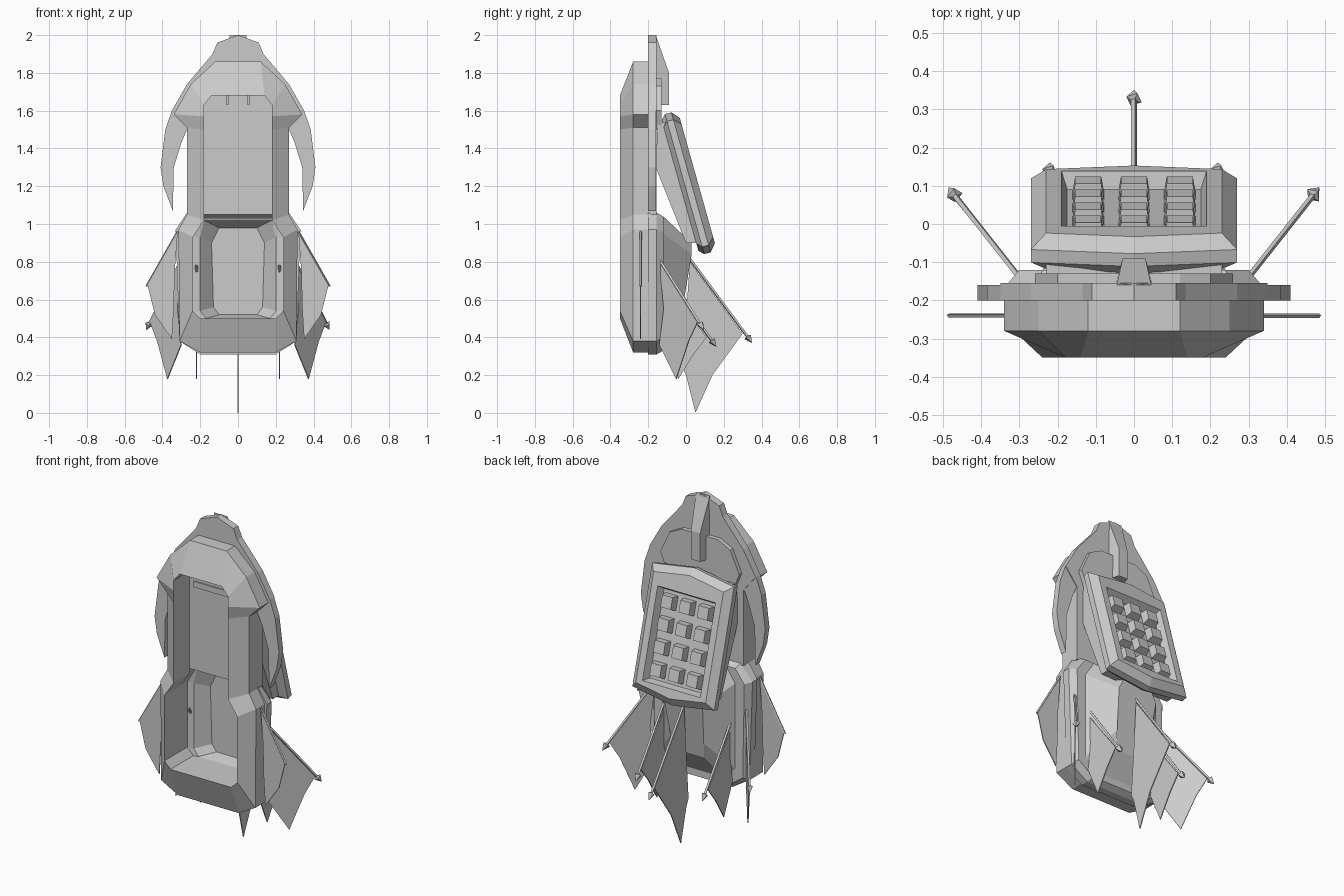
import bpy, bmesh
from mathutils import Vector

cube = bpy.data.objects.get("Cube")
if cube:
    bpy.data.objects.remove(cube, do_unlink=True)

GREY = (0.6, 0.6, 0.6, 1)
mat = bpy.data.materials.new("hull_grey")
mat.use_nodes = True
mat.diffuse_color = GREY
mat.node_tree.nodes["Principled BSDF"].inputs["Base Color"].default_value = GREY


def add_object(name, bm):
    bmesh.ops.recalc_face_normals(bm, faces=bm.faces)
    mesh = bpy.data.meshes.new(name)
    bm.to_mesh(mesh)
    bm.free()
    mesh.materials.append(mat)
    obj = bpy.data.objects.new(name, mesh)
    bpy.context.collection.objects.link(obj)
    return obj


def loft(name, rings):
    """Join equal-length closed rings of 3D points and cap both ends."""
    bm = bmesh.new()
    loops = [[bm.verts.new(p) for p in ring] for ring in rings]
    n = len(loops[0])
    for a, b in zip(loops, loops[1:]):
        for i in range(n):
            j = (i + 1) % n
            bm.faces.new((a[i], a[j], b[j], b[i]))
    bm.faces.new(loops[0])
    bm.faces.new(loops[-1])
    return add_object(name, bm)


def mirrored(half):
    """Complete a top-to-bottom half outline across x = 0."""
    return half + [(-p[0], *p[1:]) for p in reversed(half) if p[0] != 0]


def at(half, y):
    return [(x, y, z) for x, z in mirrored(half)]


def slab(name, outline, y0, y1):
    return loft(name, [[(x, y, z) for x, z in outline] for y in (y0, y1)])


def spar(name, start, end, radius=0.008, head=True):
    """Thin rod with an arrow-shaped end."""
    a, b = Vector(start), Vector(end)
    d = (b - a).normalized()
    side = d.cross(Vector((0.3, 0.1, 1))).normalized()
    up = d.cross(side)

    def ring(p, r):
        return [p + side * r, p + up * r, p - side * r, p - up * r]
    rings = [ring(a, radius), ring(b - d * 0.045 * head, radius)]
    if head:
        rings += [ring(b - d * 0.04, 0.022), ring(b, 0.001)]
    loft(name, rings)


def fin(name, root, direction, outline, thick=0.006):
    """Thin upright sail; outline is (run, height) along a direction."""
    d = Vector((*direction, 0)).normalized()
    n = Vector((-d.y, d.x, 0)) * thick / 2
    base = Vector((root[0], root[1], 0))
    pts = [base + d * r + Vector((0, 0, z)) for r, z in outline]
    loft(name, [[p + n for p in pts], [p - n for p in pts]])


# Front frame: chamfered hood and body around an open channel
outer = [(.12, 1.86), (.25, 1.74), (.34, 1.58), (.27, 1.51),
         (.27, 1.05), (.315, .97), (.31, .38), (.2, .32)]
inner = [(.14, 1.68), (.18, 1.63), (.18, 1.57), (.18, 1.5),
         (.18, 1.02), (.24, .93), (.24, .54), (.2, .5)]
bm_frame = [at(inner, -.195), at(inner, -.35), at(outer, -.28), at(outer, -.195)]
frame = loft("front_frame", bm_frame)
bm = bmesh.new()
bm.from_mesh(frame.data)
bmesh.ops.delete(bm, geom=[f for f in bm.faces if len(f.verts) > 4], context="FACES_ONLY")
bm.to_mesh(frame.data)
bm.free()

# Spine plate, drooping arms and nose
slab("spine_plate", mirrored([(.135, 1.9), (.27, 1.74), (.35, 1.6), (.27, 1.5), (.27, 1.05)]),
     -.2, -.155)
slab("nose_cap", mirrored([(0, 2), (.11, 1.96), (.135, 1.9)]), -.2, -.155)
slab("rear_shoulder_plate", mirrored([(.12, 1.77), (.2, 1.73), (.26, 1.6), (.22, 1.5)]),
     -.16, -.13)
arm = [(.35, 1.6), (.385, 1.5), (.41, 1.3), (.395, 1.2),
       (.345, 1.07), (.34, 1.3), (.3, 1.43), (.27, 1.5)]
for s, side in ((1, "left"), (-1, "right")):
    slab(side + "_arm", [(s * x, z) for x, z in arm], -.2, -.16)
ridge = [(-.16, 2, .045), (-.09, 1.8, .03), (-.09, 1.63, .03), (-.16, 1.63, .05)]
loft("nose_ridge", [[(s * w, y, z) for y, z, w in ridge] for s in (1, -1)])

# Channel details
slab("channel_ledge", mirrored([(.15, 1.58), (.15, 1.545)]), -.207, -.19)
for s in (1, -1):
    slab("channel_pin", [(s * .055 + dx, z) for dx, z in
                         ((-.006, 1.68), (.006, 1.68), (.006, 1.63), (-.006, 1.63))],
         -.24, -.19)

# Lower body: recessed bay in front, faceted bulge behind
body = [(.27, 1.06), (.33, .97), (.31, .38), (.2, .31)]
loft("lower_body", [
    at([(.1, .98), (.14, .9), (.13, .56), (.1, .52)], -.06),
    at([(.18, 1.02), (.2, .93), (.2, .54), (.17, .5)], -.13),
    at([(.18, 1.03), (.24, .93), (.24, .54), (.2, .5)], -.135),
    at([(.18, 1.07), (.24, .95), (.24, .54), (.2, .5)], -.2),
    at(body, -.2),
    at([(.25, 1.06), (.33, .97), (.31, .38), (.2, .31)], -.155),
    at([(.24, 1.04), (.3, .96), (.29, .4), (.19, .33)], -.12),
    at([(.18, 1.04), (.24, .95), (.24, .44), (.17, .37)], -.12),
    mirrored([(.1, .03, .9), (.13, .03, .84), (.11, -.01, .6), (.09, -.04, .5)]),
])

# Tilted rear panel: local x, along-panel a, outward n
def tilt(x, a, n):
    return (x, .06 - .27 * a + .963 * n, 1.23 + .963 * a + .27 * n)


def panel_ring(w, a_mid, a_end, n, b_mid=None, b_end=None):
    lo_mid = -a_mid if b_mid is None else b_mid
    lo_end = -a_end if b_end is None else b_end
    return [tilt(x, a, n) for x, a in
            mirrored([(0, a_mid), (w, a_end), (w, lo_end), (0, lo_mid)])]


loft("rear_panel", [
    panel_ring(.23, .36, .32, -.095),
    panel_ring(.27, .385, .345, -.07),
    panel_ring(.27, .385, .345, -.035),
    panel_ring(.23, .345, .31, 0),
    panel_ring(.19, .24, .24, 0, -.29, -.29),
    panel_ring(.175, .225, .225, -.045, -.275, -.275),
])
for col in (-1, 0, 1):
    for row in range(4):
        cx, ca = col * .12, .165 - row * .127
        loft("panel_block", [[tilt(cx + sx * h, ca + sa * h, n)
                              for sx, sa in ((1, 1), (-1, 1), (-1, -1), (1, -1))]
                             for h, n in ((.042, -.05), (.034, -.003))])

# Brace joining the panel to the spine
brace = [(-.15, 1.54), (-.1, 1.54), (.06, .9), (0, .9), (-.16, 1.3)]
loft("panel_brace", [[(s * .23, y, z) for y, z in brace] for s in (1, -1)])

# Central spar and sail
spar("centre_spar", (0, -.02, .87), (0, .35, .37))
fin("centre_sail", (0, 0), (0, 1),
    [(.02, .8), (.3, .42), (.14, .2), (.05, 0), (0, .2), (-.02, .24), (0, .5)])

# Paired spars and sails
outer_sail = [(0, .8), (.26, .48), (.2, .38), (.115, .18), (0, .36), (.03, .55)]
inner_sail = [(0, .7), (.23, .4), (.16, .31), (.08, .18), (0, .36), (.02, .52)]
side_sail = [(0, .95), (.09, .8), (.16, .68), (.12, .52), (.03, .39), (.02, .55), (.015, .75)]
for s, side in ((1, "left"), (-1, "right")):
    spar(side + "_outer_spar", (s * .28, -.165, .85), (s * .485, .095, .44))
    fin(side + "_outer_sail", (s * .3, -.14), (s * .18, .22), outer_sail)
    spar(side + "_inner_spar", (s * .22, -.15, .78), (s * .22, .16, .35))
    fin(side + "_inner_sail", (s * .22, -.12), (0, 1), inner_sail)
    spar(side + "_side_spar", (s * .32, -.24, .96), (s * .485, -.24, .67), .006, False)
    fin(side + "_side_sail", (s * .32, -.24), (s, 0), side_sail)
